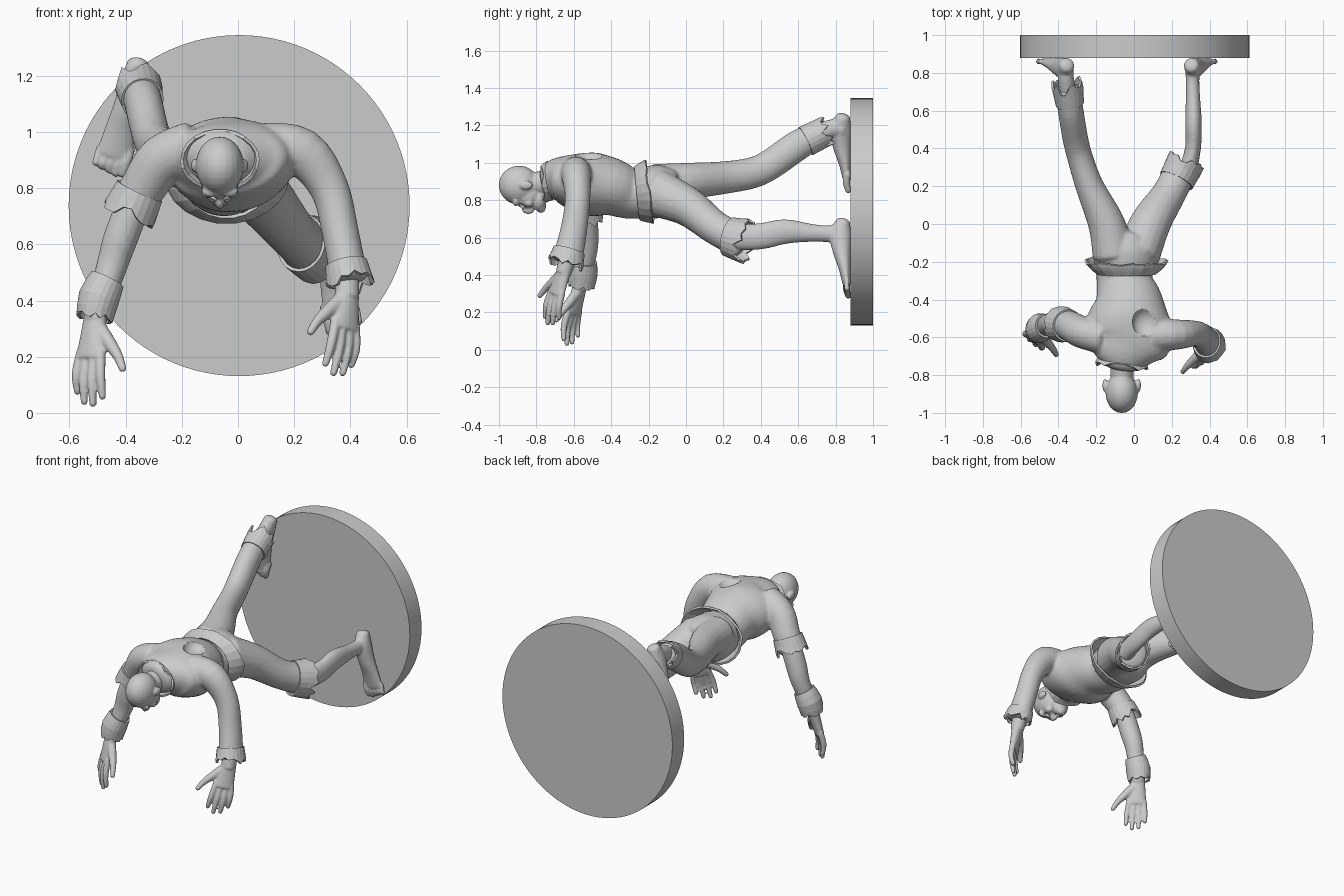
import bpy, bmesh, math, random
from mathutils import Vector, Matrix

if "Cube" in bpy.data.objects:
    bpy.data.objects.remove(bpy.data.objects["Cube"])

random.seed(4)
X, Y = Vector((1, 0, 0)), Vector((0, 1, 0))


def spline(pts, sub):
    """Catmull-Rom through (x, y, z, radius_a, radius_b) stations."""
    out, n = [], len(pts)
    for i in range(n - 1):
        p = [pts[max(i - 1, 0)], pts[i], pts[i + 1], pts[min(i + 2, n - 1)]]
        for k in range(sub):
            t = k / sub
            out.append([0.5 * (2 * b + (c - a) * t + (2 * a - 5 * b + 4 * c - d) * t * t
                               + (3 * b - a - 3 * c + d) * t ** 3) for a, b, c, d in zip(*p)])
    return out + [list(pts[-1])]


def loft(bm, pts, ref=X, n=18, sub=4, cap=0.3, ragged=0.0):
    """Elliptical tube; radius_a lies along ref. cap=None leaves it open."""
    st = spline(pts, sub)
    pos = [Vector(s[:3]) for s in st]
    secs = []
    for i, s in enumerate(st):
        t = (pos[min(i + 1, len(pos) - 1)] - pos[max(i - 1, 0)]).normalized()
        secs.append((pos[i], t, s[3], s[4]))
    if cap is not None:
        def rounded(sec, sign):
            c, t, a, b = sec
            return [(c + t * sign * min(a, b) * cap * math.sin(g), t, a * math.cos(g), b * math.cos(g))
                    for g in (0.5, 1.0, 1.35)]
        secs = rounded(secs[0], -1)[::-1] + secs + rounded(secs[-1], 1)
    rings = []
    for j, (c, t, a, b) in enumerate(secs):
        u = (ref - t * ref.dot(t)).normalized()
        v = t.cross(u)
        ring = []
        for k in range(n):
            g = 2 * math.pi * k / n
            tear = t * random.uniform(-ragged, ragged) if j == len(secs) - 1 else Vector()
            ring.append(bm.verts.new(c + u * a * math.cos(g) + v * b * math.sin(g) + tear))
        rings.append(ring)
    faces = [bm.faces.new((r[k], r[(k + 1) % n], q[(k + 1) % n], q[k]))
             for r, q in zip(rings, rings[1:]) for k in range(n)]
    if cap is not None:
        faces += [bm.faces.new(rings[0][::-1]), bm.faces.new(rings[-1])]
    bmesh.ops.recalc_face_normals(bm, faces=faces)


def ball(bm, c, r):
    m = Matrix.Translation(c) @ Matrix.Diagonal((*r, 1))
    bmesh.ops.create_uvsphere(bm, u_segments=24, v_segments=14, radius=1, matrix=m)


def finish(name, bm, smooth=True):
    me = bpy.data.meshes.new(name)
    bm.to_mesh(me)
    bm.free()
    for p in me.polygons:
        p.use_smooth = smooth
    ob = bpy.data.objects.new(name, me)
    bpy.context.collection.objects.link(ob)
    return ob


def fuse(name, bm, voxel=0.01, rounds=4):
    """Merge overlapping pieces into one soft skin."""
    ob = finish(name, bm)
    m = ob.modifiers.new("fuse", 'REMESH')
    m.mode, m.voxel_size, m.use_smooth_shade = 'VOXEL', voxel, True
    s = ob.modifiers.new("soften", 'SMOOTH')
    s.factor, s.iterations = 0.5, rounds
    return ob


def carve(ob, balls):
    bm = bmesh.new()
    for c, r in balls:
        ball(bm, c, r)
    cutter = finish(ob.name + "_cutter", bm)
    cutter.hide_render = True
    cutter.hide_viewport = True
    m = ob.modifiers.new("carve", 'BOOLEAN')
    m.operation, m.object = 'DIFFERENCE', cutter


def torn_ring(name, pts, ref=X, ragged=0.02):
    bm = bmesh.new()
    loft(bm, pts, ref, n=22, sub=2, cap=None, ragged=ragged)
    ob = finish(name, bm, False)
    m = ob.modifiers.new("cloth", 'SOLIDIFY')
    m.thickness, m.offset = 0.012, 0
    return ob


# round base plate standing on edge
bpy.ops.mesh.primitive_cylinder_add(vertices=96, radius=0.607, depth=0.12,
                                    location=(0.004, 0.94, 0.738), rotation=(math.pi / 2, 0, 0))
bpy.context.object.name = "base_plate"
bpy.ops.object.shade_smooth_by_angle()

# shirt: torso and both sleeves
bm = bmesh.new()
loft(bm, [(-.045, -.2, .845, .16, .14), (-.05, -.3, .835, .148, .135), (-.03, -.4, .87, .18, .155),
          (-.03, -.5, .885, .22, .17), (-.03, -.6, .9, .235, .15), (-.05, -.68, .91, .19, .12),
          (-.06, -.745, .9, .11, .095)], n=32)
loft(bm, [(.1, -.59, .94, .09, .095), (.23, -.585, .925, .08, .088), (.325, -.58, .8, .068, .07),
          (.365, -.6, .64, .072, .066), (.395, -.635, .48, .082, .068)], Y)
loft(bm, [(-.16, -.6, .95, .09, .09), (-.27, -.575, .9, .085, .09), (-.34, -.54, .8, .08, .082),
          (-.37, -.535, .755, .075, .078)], Y)
shirt = fuse("shirt", bm)
carve(shirt, [((.06, -.52, 1.06), (.07, .08, .06)), ((.21, -.47, .8), (.035, .05, .03))])

# torn cloth edges
torn_ring("shirt_hem", [(-.04, -.26, .837, .155, .14), (-.04, -.23, .84, .19, .155),
                        (-.04, -.195, .845, .218, .168)], ragged=.008)
torn_ring("collar", [(-.06, -.715, .9, .12, .095), (-.065, -.755, .9, .137, .105)], ragged=.012)
torn_ring("left_sleeve_edge", [(.385, -.625, .53, .08, .07), (.4, -.645, .46, .092, .08)], Y)
torn_ring("right_sleeve_edge", [(-.35, -.538, .79, .08, .083), (-.385, -.53, .715, .09, .092)], Y, .025)
torn_ring("wrist_wrap", [(-.465, -.54, .475, .058, .058), (-.495, -.55, .41, .072, .068),
                         (-.51, -.56, .34, .065, .06)], Y, .01)
torn_ring("left_trouser_edge", [(.225, .23, .605, .09, .1), (.27, .32, .58, .095, .115)], ragged=.025)
torn_ring("right_trouser_edge", [(-.34, .64, 1.115, .07, .078), (-.355, .74, 1.165, .078, .075)], ragged=.035)

# trousers: pelvis and both legs
bm = bmesh.new()
loft(bm, [(-.05, -.26, .84, .15, .13), (-.05, -.15, .845, .165, .143), (-.04, -.07, .84, .13, .12)], n=28)
loft(bm, [(-.11, -.16, .88, .11, .115), (-.145, 0, .9, .098, .1), (-.235, .2, .92, .075, .088),
          (-.285, .35, .945, .068, .084), (-.31, .45, .99, .068, .082), (-.335, .6, 1.095, .068, .082),
          (-.35, .71, 1.15, .068, .068)])
loft(bm, [(.02, -.16, .84, .12, .13), (.09, .01, .765, .108, .105), (.185, .16, .65, .09, .09),
          (.25, .29, .585, .088, .095)])
fuse("trousers", bm)


def hand(bm, wrist, direction, s):
    """Palm, four fingers and a thumb; s is the thumb side."""
    h = bmesh.new()
    loft(h, [(0, 0, .03, .042, .036), (0, 0, -.05, .05, .032), (0, 0, -.14, .062, .026)])
    for bx, ln in zip((.045, .015, -.016, -.044), (.14, .165, .155, .115)):
        loft(h, [(s * bx, 0, -.12, .018, .019), (s * bx * 1.25, .003, -.14 - ln * .5, .017, .018),
                 (s * bx * 1.3, .025, -.14 - ln, .013, .013)], n=10, cap=.8)
    loft(h, [(s * .02, .005, -.03, .03, .028), (s * .075, .01, -.09, .025, .024),
             (s * .115, .012, -.135, .019, .019), (s * .145, .012, -.185, .014, .014)], n=10, cap=.8)
    turn = Vector((0, 0, -1)).rotation_difference(Vector(direction)).to_matrix().to_4x4()
    h.transform(Matrix.Translation(wrist) @ turn @ Matrix.Rotation(-s * math.radians(38), 4, 'Z'))
    tmp = bpy.data.meshes.new("tmp")
    h.to_mesh(tmp)
    h.free()
    bm.from_mesh(tmp)
    bpy.data.meshes.remove(tmp)


# bare forearms and hands
bm = bmesh.new()
loft(bm, [(.385, -.62, .52, .05, .048), (.39, -.655, .41, .042, .042)], Y)
hand(bm, (.39, -.65, .43), (-.02, -.1, -.3), -1)
fuse("left_hand", bm, .006, 3)
bm = bmesh.new()
loft(bm, [(-.36, -.535, .77, .06, .06), (-.415, -.53, .63, .062, .062), (-.45, -.53, .52, .055, .055),
          (-.51, -.57, .33, .042, .042)], Y)
hand(bm, (-.51, -.57, .33), (-.04, -.08, -.32), 1)
fuse("right_forearm", bm, .006, 3)


def foot(bm, heel, toe):
    """Foot with its sole on the plate; heel and toe are (x, z)."""
    def at(t, y, a, b, off=0):
        return (heel[0] + (toe[0] - heel[0]) * t + off, y, heel[1] + (toe[1] - heel[1]) * t, a, b)
    loft(bm, [at(.04, .84, .04, .04), at(.2, .825, .046, .058), at(.42, .833, .048, .048),
              at(.62, .848, .056, .034), at(.84, .86, .064, .022)], cap=.5)
    side = 1 if toe[0] > 0 else -1
    for k, (ln, r) in enumerate(((1.0, .02), (1.0, .016), (.97, .015), (.94, .014), (.89, .013))):
        off = side * (-.05 + .027 * k)
        loft(bm, [at(.78, .862, r, r, off), at(.9, .858, r, r, off), at(ln, .868, r * .8, r * .8, off)],
             n=10, cap=.8)


# bare shins and feet
bm = bmesh.new()
loft(bm, [(.28, .26, .6, .05, .07), (.312, .4, .607, .042, .07), (.315, .53, .632, .044, .066),
          (.312, .67, .625, .038, .048), (.31, .76, .62, .036, .045), (.31, .84, .62, .04, .055)])
foot(bm, (.3, .7), (.38, .285))
fuse("left_shin_and_foot", bm, .007, 3)
bm = bmesh.new()
loft(bm, [(-.345, .66, 1.13, .05, .055), (-.36, .77, 1.18, .042, .05), (-.365, .84, 1.185, .044, .055)])
foot(bm, (-.35, 1.26), (-.46, .85))
fuse("right_shin_and_foot", bm, .007, 3)

# head: skull, face, jaw, nose, brows, ears and neck
bm = bmesh.new()
loft(bm, [(-.06, -.68, .9, .075, .075), (-.063, -.78, .89, .062, .065), (-.065, -.86, .88, .06, .065)])
ball(bm, (-.065, -.893, .88), (.086, .108, .104))
ball(bm, (-.065, -.85, .825), (.068, .08, .07))
ball(bm, (-.065, -.79, .8), (.055, .045, .062))
ball(bm, (-.065, -.775, .762), (.034, .026, .03))
ball(bm, (-.065, -.843, .752), (.017, .035, .027))
for s in (-1, 1):
    ball(bm, (-.065 + s * .032, -.91, .79), (.034, .016, .022))
    ball(bm, (-.065 + s * .045, -.84, .785), (.022, .024, .022))
    ball(bm, (-.065 + s * .088, -.855, .88), (.014, .036, .024))
head = fuse("head", bm, .006, 3)
carve(head, [((-.097, -.88, .763), (.02, .018, .02)), ((-.033, -.88, .763), (.02, .018, .02)),
             ((-.065, -.803, .738), (.026, .012, .03))])
